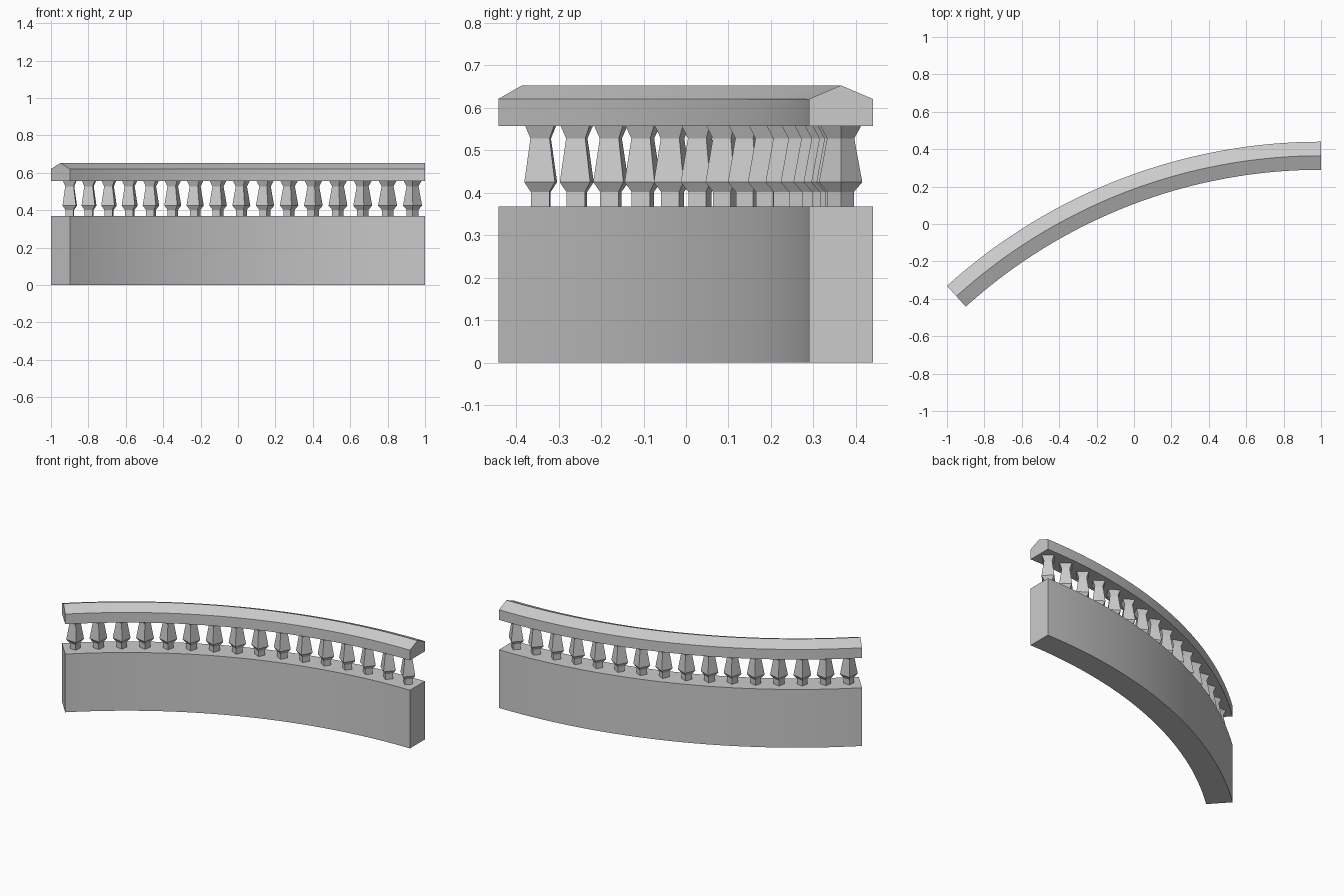
import bpy, bmesh
from math import sin, cos, pi, radians, asin
from mathutils import Matrix

if "Cube" in bpy.data.objects:
    bpy.data.objects.remove(bpy.data.objects["Cube"])

CX, CY = 1.0, -2.54          # centre of the arc in plan
R_IN, R_OUT = 2.83, 2.98
R_MID = (R_IN + R_OUT) / 2
SWEEP = asin(2.0 / R_OUT)
SEGMENTS = 32
BALUSTERS = 16


def arc_point(r, a, z):
    return (CX - r * sin(a), CY + r * cos(a), z)


def finish(name, bm, smooth=False):
    bmesh.ops.recalc_face_normals(bm, faces=bm.faces)
    mesh = bpy.data.meshes.new(name)
    bm.to_mesh(mesh)
    bm.free()
    obj = bpy.data.objects.new(name, mesh)
    bpy.context.collection.objects.link(obj)
    if smooth:
        bpy.ops.object.select_all(action='DESELECT')
        obj.select_set(True)
        bpy.context.view_layer.objects.active = obj
        bpy.ops.object.shade_smooth_by_angle(angle=radians(15))
    return obj


def bridge(bm, rings):
    """Join successive closed rings and cap both ends."""
    for a, b in zip(rings, rings[1:]):
        n = len(a)
        for i in range(n):
            j = (i + 1) % n
            bm.faces.new((a[i], a[j], b[j], b[i]))
    bm.faces.new(rings[0][::-1])
    bm.faces.new(rings[-1])


def arc_sweep(name, profile):
    bm = bmesh.new()
    rings = [[bm.verts.new(arc_point(r, SWEEP * i / SEGMENTS, z)) for r, z in profile]
             for i in range(SEGMENTS + 1)]
    bridge(bm, rings)
    return finish(name, bm, smooth=True)


# Curved solid base wall
arc_sweep("base_wall", [(R_IN, 0), (R_OUT, 0), (R_OUT, 0.368), (R_IN, 0.368)])

# Curved handrail with a ridged top
arc_sweep("handrail", [(R_IN, 0.557), (R_OUT, 0.557), (R_OUT, 0.621),
                       (R_MID, 0.653), (R_IN, 0.621)])

# Four-sided baluster, corners pointing along and across the wall
bm = bmesh.new()
profile = [(0.031, 0.368), (0.031, 0.402), (0.051, 0.425), (0.032, 0.528), (0.048, 0.557)]
bridge(bm, [[bm.verts.new((r * cos(k * pi / 2), r * sin(k * pi / 2), z)) for k in range(4)]
            for r, z in profile])
first = finish("baluster_1", bm)

# Balusters spread evenly along the arc
for i in range(BALUSTERS):
    angle = SWEEP * (i + 0.5) / BALUSTERS
    obj = first
    if i:
        obj = bpy.data.objects.new(f"baluster_{i + 1}", first.data)
        bpy.context.collection.objects.link(obj)
    obj.matrix_world = (Matrix.Translation(arc_point(R_MID, angle, 0))
                        @ Matrix.Rotation(angle, 4, 'Z'))
